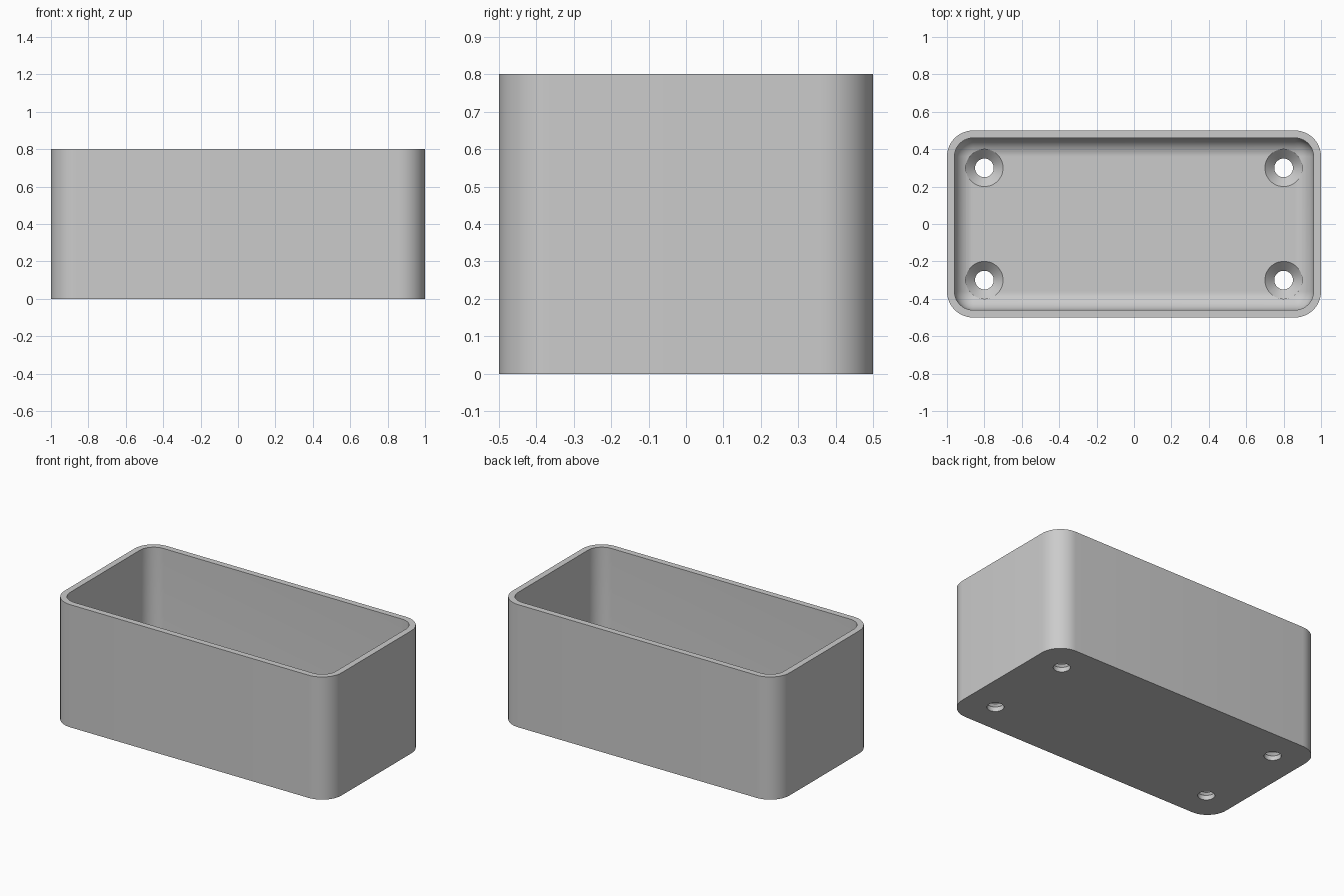
import bpy, bmesh
from math import sin, cos, pi, radians

LENGTH, WIDTH, HEIGHT = 2.0, 1.0, 0.8
WALL, FLOOR = 0.04, 0.08
CORNER, FILLET = 0.14, 0.1
STEPS = 12

cube = bpy.data.objects.get("Cube")
if cube:
    bpy.data.objects.remove(cube, do_unlink=True)

grey = bpy.data.materials.new("plain grey")
grey.use_nodes = True
colour = (0.6, 0.6, 0.6, 1)
grey.diffuse_color = colour
grey.node_tree.nodes["Principled BSDF"].inputs["Base Color"].default_value = colour


def make_object(name, bm):
    bmesh.ops.remove_doubles(bm, verts=bm.verts, dist=0.0001)
    bmesh.ops.recalc_face_normals(bm, faces=bm.faces)
    mesh = bpy.data.meshes.new(name)
    bm.to_mesh(mesh)
    bm.free()
    mesh.materials.append(grey)
    obj = bpy.data.objects.new(name, mesh)
    bpy.context.collection.objects.link(obj)
    return obj


def loft(bm, rings):
    """Skin a stack of closed rings and cap both ends."""
    rings = [[bm.verts.new(p) for p in ring] for ring in rings]
    for a, b in zip(rings, rings[1:]):
        for i in range(len(a)):
            j = (i + 1) % len(a)
            bm.faces.new((a[i], a[j], b[j], b[i]))
    bm.faces.new(rings[0])
    bm.faces.new(rings[-1])


def rounded_ring(inset, z):
    """Rounded rectangle, inset from the outer wall."""
    cx, cy = LENGTH / 2 - CORNER, WIDTH / 2 - CORNER
    r = max(CORNER - inset, 0.001)
    ring = []
    for quarter, (sx, sy) in enumerate(((1, 1), (-1, 1), (-1, -1), (1, -1))):
        for k in range(STEPS + 1):
            a = (quarter + k / STEPS) * pi / 2
            ring.append((sx * cx + r * cos(a), sy * cy + r * sin(a), z))
    return ring


def circle_ring(x, y, r, z, n=48):
    return [(x + r * cos(2 * pi * i / n), y + r * sin(2 * pi * i / n), z)
            for i in range(n)]


# Open tray: outer wall, rim, inner wall, rounded floor edge
section = [(0, 0), (0, HEIGHT), (WALL, HEIGHT)]
for k in range(STEPS + 1):
    a = k / STEPS * pi / 2
    section.append((WALL + FILLET * (1 - cos(a)), FLOOR + FILLET * (1 - sin(a))))
bm = bmesh.new()
loft(bm, [rounded_ring(inset, z) for inset, z in section])
box = make_object("box", bm)

# Countersunk screw holes near the floor corners
bm = bmesh.new()
hole_section = [(0.05, -0.1), (0.05, 0.03), (0.1, FLOOR), (0.1, 0.2)]
for x in (-0.8, 0.8):
    for y in (-0.3, 0.3):
        loft(bm, [circle_ring(x, y, r, z) for r, z in hole_section])
cutter = make_object("screw_hole_cutter", bm)
cutter.hide_render = True

cut = box.modifiers.new("screw holes", "BOOLEAN")
cut.operation = "DIFFERENCE"
cut.solver = "EXACT"
cut.object = cutter
bpy.ops.object.select_all(action="DESELECT")
box.select_set(True)
bpy.context.view_layer.objects.active = box
bpy.ops.object.modifier_apply(modifier=cut.name)
bpy.data.objects.remove(cutter, do_unlink=True)
bpy.ops.object.shade_smooth_by_angle(angle=radians(30))
